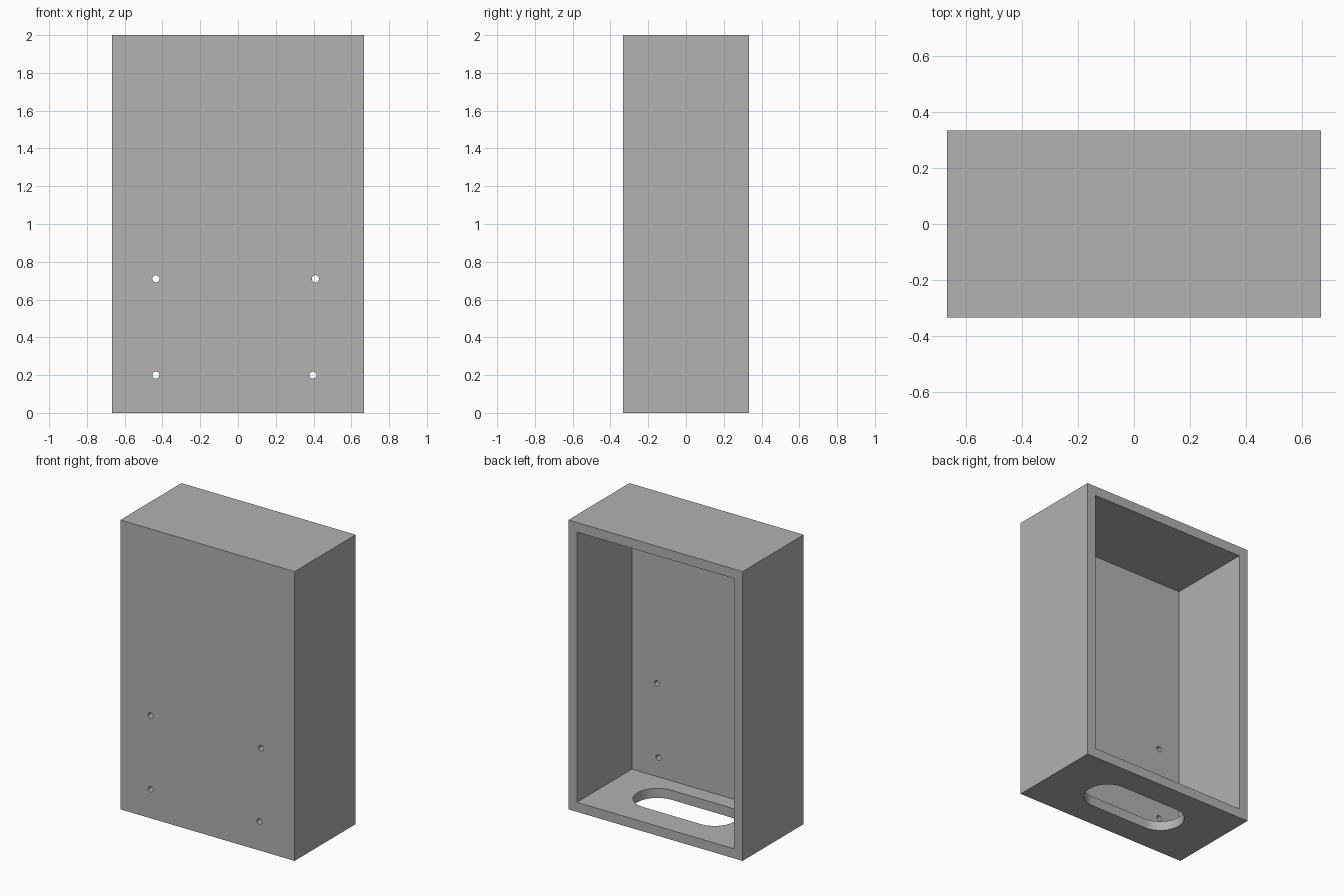
import bpy
import math

cube = bpy.data.objects.get("Cube")
if cube:
    bpy.data.objects.remove(cube, do_unlink=True)

WIDTH, DEPTH, HEIGHT = 4 / 3, 2 / 3, 2.0
WALL = 0.066
SLOT_RADIUS, SLOT_HALF = 0.153, 0.219
HOLE_RADIUS = 0.019

grey = bpy.data.materials.new("plain_grey")
grey.use_nodes = True
grey.diffuse_color = (0.445, 0.445, 0.445, 1)
grey.node_tree.nodes["Principled BSDF"].inputs["Base Color"].default_value = grey.diffuse_color


def box(name, size, centre):
    bpy.ops.mesh.primitive_cube_add(size=1, location=centre)
    obj = bpy.context.object
    obj.name = name
    obj.scale = size
    bpy.ops.object.transform_apply(location=True, rotation=True, scale=True)
    obj.data.materials.append(grey)
    return obj


def prism(name, outline, length, centre, rotation=(0, 0, 0)):
    """Solid with the given flat outline, extruded evenly about its centre."""
    n = len(outline)
    verts = [(x, y, z) for z in (-length / 2, length / 2) for x, y in outline]
    faces = [list(range(n))[::-1], list(range(n, 2 * n))]
    faces += [(i, (i + 1) % n, n + (i + 1) % n, n + i) for i in range(n)]
    mesh = bpy.data.meshes.new(name)
    mesh.from_pydata(verts, [], faces)
    mesh.materials.append(grey)
    obj = bpy.data.objects.new(name, mesh)
    obj.location, obj.rotation_euler = centre, rotation
    bpy.context.collection.objects.link(obj)
    return obj


def arc(radius, start, cx=0, sweep=math.pi, steps=24):
    angles = [start + sweep * i / steps for i in range(steps + 1)]
    return [(cx + radius * math.cos(a), radius * math.sin(a)) for a in angles]


def cut(target, cutter):
    cutter.hide_render = True
    mod = target.modifiers.new("cut", "BOOLEAN")
    mod.operation, mod.solver, mod.object = "DIFFERENCE", "EXACT", cutter
    bpy.context.view_layer.objects.active = target
    bpy.ops.object.modifier_apply(modifier=mod.name)
    bpy.data.objects.remove(cutter, do_unlink=True)


# Enclosure, hollowed out from the open back
enclosure = box("enclosure", (WIDTH, DEPTH, HEIGHT), (0, 0, HEIGHT / 2))
cut(enclosure, box("cavity_cutter", (WIDTH - 2 * WALL, DEPTH, HEIGHT - 2 * WALL),
                   (0, WALL, HEIGHT / 2)))

# Rounded slot through the floor
slot = arc(SLOT_RADIUS, -math.pi / 2, SLOT_HALF) + arc(SLOT_RADIUS, math.pi / 2, -SLOT_HALF)
cut(enclosure, prism("slot_cutter", slot, 4 * WALL, (0, 0, 0)))

# Screw holes through the front panel
circle = arc(HOLE_RADIUS, 0, sweep=2 * math.pi)[:-1]
for x, z in [(-0.435, 0.71), (0.41, 0.71), (-0.435, 0.2), (0.397, 0.2)]:
    cut(enclosure, prism("hole_cutter", circle, 4 * WALL, (x, -DEPTH / 2, z),
                         (math.pi / 2, 0, 0)))

# Smooth the round cuts, keep the box edges sharp
bpy.ops.object.select_all(action="DESELECT")
enclosure.select_set(True)
bpy.context.view_layer.objects.active = enclosure
bpy.ops.object.shade_smooth_by_angle(angle=math.radians(30))
